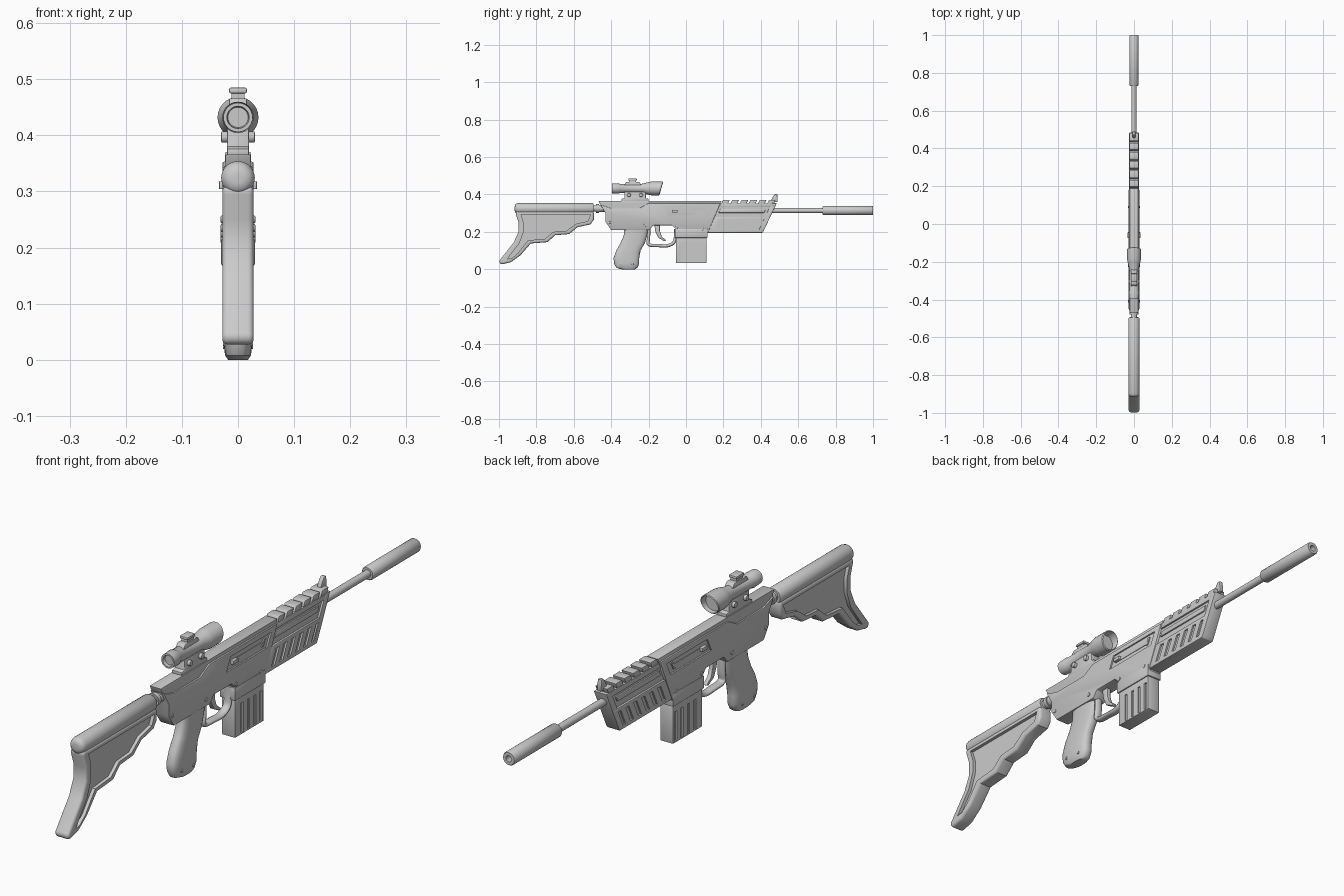
import bpy, bmesh, math
from mathutils import Vector

if "Cube" in bpy.data.objects:
    bpy.data.objects.remove(bpy.data.objects["Cube"])


def activate(obj):
    bpy.ops.object.select_all(action='DESELECT')
    obj.select_set(True)
    bpy.context.view_layer.objects.active = obj


def finish(name, bm, bevel=0, segments=2):
    """Turn a bmesh into an object with optional rounded edges."""
    bmesh.ops.recalc_face_normals(bm, faces=bm.faces)
    mesh = bpy.data.meshes.new(name)
    bm.to_mesh(mesh)
    bm.free()
    obj = bpy.data.objects.new(name, mesh)
    bpy.context.collection.objects.link(obj)
    activate(obj)
    if bevel:
        mod = obj.modifiers.new("bevel", 'BEVEL')
        mod.width, mod.segments = bevel, segments
        mod.limit_method, mod.angle_limit = 'ANGLE', math.radians(50)
        bpy.ops.object.modifier_apply(modifier=mod.name)
    bpy.ops.object.shade_smooth_by_angle(angle=math.radians(35))
    return obj


def prism(name, profile, half, bevel=0, segments=2, x=0):
    """Side profile in (y, z) extruded across the width."""
    bm = bmesh.new()
    face = bm.faces.new([bm.verts.new((x - half, y, z)) for y, z in profile])
    new = bmesh.ops.extrude_face_region(bm, geom=[face])["geom"]
    verts = [v for v in new if isinstance(v, bmesh.types.BMVert)]
    bmesh.ops.translate(bm, vec=(2 * half, 0, 0), verts=verts)
    return finish(name, bm, bevel, segments)


def box(y0, y1, z0, z1):
    return [(y0, z0), (y1, z0), (y1, z1), (y0, z1)]


def slanted(y0, y1, z0, z1, slope=0.47):
    """Parallelogram leaning forward, measured from the handguard base."""
    a, b = (z0 - 0.2) * slope, (z1 - 0.2) * slope
    return [(y0 + a, z0), (y1 + a, z0), (y1 + b, z1), (y0 + b, z1)]


def loft(name, rings):
    bm = bmesh.new()
    loops = [[bm.verts.new(p) for p in ring] for ring in rings]
    n = len(loops[0])
    for a, b in zip(loops, loops[1:]):
        for i in range(n):
            j = (i + 1) % n
            bm.faces.new((a[i], a[j], b[j], b[i]))
    bm.faces.new(loops[0])
    bm.faces.new(loops[-1])
    return finish(name, bm)


def lathe(name, profile, z, sides=28):
    """Turned part along y; profile rows are y, radius, optional lean."""
    rings = []
    for y, r, *lean in profile:
        k = lean[0] if lean else 0
        angles = [2 * math.pi * i / sides for i in range(sides)]
        rings.append([Vector((r * math.cos(a), y + k * r * math.sin(a),
                              z + r * math.sin(a))) for a in angles])
    return loft(name, rings)


def pin(name, y, z, r, half):
    pts = [(y + r * math.cos(i * math.pi / 8), z + r * math.sin(i * math.pi / 8))
           for i in range(16)]
    return prism(name, pts, half, 0.002)


def cut(target, profiles, depth, surface):
    """Sink profiles into both sides of a part."""
    for profile in profiles:
        for side in (-1, 1):
            tool = prism("cutter", profile, depth, x=side * surface)
            tool.hide_render = True
            mod = target.modifiers.new("cut", 'BOOLEAN')
            mod.object, mod.operation, mod.solver = tool, 'DIFFERENCE', 'EXACT'
            activate(target)
            bpy.ops.object.modifier_apply(modifier=mod.name)
            bpy.data.objects.remove(tool)
    activate(target)
    bpy.ops.object.shade_smooth_by_angle(angle=math.radians(35))


# Shoulder stock: rounded frame with a sunken panel under a tube
stock = prism("stock_frame", [
    (-.91, .31), (-.91, .295), (-.895, .25), (-.895, .2), (-.92, .145), (-1, .043),
    (-.99, .025), (-.935, .038), (-.885, .075), (-.83, .138), (-.74, .145),
    (-.7, .182), (-.625, .188), (-.58, .225), (-.51, .24), (-.493, .265),
    (-.493, .31)], .028, .012, 4)
cut(stock, [[
    (-.882, .293), (-.868, .25), (-.868, .2), (-.89, .14), (-.955, .055),
    (-.93, .06), (-.9, .085), (-.845, .155), (-.755, .163), (-.71, .2),
    (-.64, .205), (-.59, .242), (-.525, .258), (-.51, .293)]], .012, .028)
lathe("stock_tube", [(-.916, .01), (-.914, .02), (-.907, .027), (-.897, .03),
                     (-.5, .03), (-.494, .026)], .324)
lathe("stock_joint", [(-.5, .017), (-.48, .017), (-.48, .023), (-.465, .023),
                      (-.465, .019), (-.43, .019)], .325)

# Receiver: narrow core with a wider lower shell
lower = [(.115, .19), (-.055, .19), (-.055, .215), (-.075, .235), (-.175, .235),
         (-.195, .21), (-.4, .21), (-.43, .255), (-.43, .297), (-.457, .345)]
prism("receiver_core", [(-.468, .366), (.19, .366)] + lower, .0225, .002)
shell = prism("receiver_shell", [(-.4, .326), (-.25, .326), (-.2, .353), (.184, .353)]
              + lower, .028, .003)
cut(shell, [slanted(-.145, .085, .288, .335)], .006, .028)
prism("bolt_rail", slanted(-.12, .06, .304, .316), .0245)
prism("bolt_handle", box(-.075, -.045, .304, .318), .034, .002)
prism("bolt_stop", slanted(.05, .06, .3, .325), .027)
for i, (y, z) in enumerate([(-.05, .225), (.09, .215), (-.41, .25), (-.22, .235)]):
    pin(f"receiver_pin_{i + 1}", y, z, .007, .031)

# Magazine and its well
prism("magazine_well", box(-.06, .115, .168, .215), .03, .003)
magazine = prism("magazine", box(-.054, .11, .033, .18), .026, .003)
cut(magazine, [box(y, y + .013, .038, .145) for y in (-.02, .016, .052, .088)], .005, .026)

# Pistol grip: stacked rounded sections
sections = [(0, -.345, -.272, .018), (.008, -.372, -.26, .023), (.03, -.385, -.25, .026),
            (.06, -.387, -.25, .027), (.1, -.373, -.243, .026), (.14, -.35, -.22, .025),
            (.18, -.333, -.208, .025), (.22, -.33, -.2, .025)]


def grip_ring(z, back, front, half, sides=24):
    ring = []
    for i in range(sides):
        c, s = math.cos(2 * math.pi * i / sides), math.sin(2 * math.pi * i / sides)
        x = half * math.copysign(abs(c) ** .7, c)
        y = (front - back) / 2 * math.copysign(abs(s) ** .7, s)
        ring.append((x, (front + back) / 2 + y, z))
    return ring


loft("pistol_grip", [grip_ring(*s) for s in sections])
for i, (y, z) in enumerate([(-.35, .03), (-.285, .025)]):
    pin(f"grip_screw_{i + 1}", y, z, .006, .027)

# Trigger and its guard
curve = bpy.data.curves.new("trigger_guard", 'CURVE')
curve.dimensions, curve.bevel_depth, curve.bevel_resolution = '3D', .009, 3
spline = curve.splines.new('NURBS')
path = [(-.2, .225), (-.198, .17), (-.208, .128), (-.15, .127), (-.1, .123),
        (-.062, .14), (-.055, .175), (-.055, .215)]
spline.points.add(len(path) - 1)
for point, (y, z) in zip(spline.points, path):
    point.co = (0, y, z, 1)
spline.use_endpoint_u, spline.order_u, spline.resolution_u = True, 3, 6
guard = bpy.data.objects.new("trigger_guard", curve)
bpy.context.collection.objects.link(guard)
guard.scale.x = 1.7
activate(guard)
bpy.ops.object.convert(target='MESH')
bpy.ops.object.shade_smooth_by_angle(angle=math.radians(40))
prism("trigger", [(-.17, .24), (-.14, .24), (-.14, .205), (-.13, .175), (-.105, .155),
                  (-.115, .15), (-.148, .168), (-.163, .2)], .008, .003)

# Handguard: slotted lower panel, side rail and toothed top
prism("handguard_core", slanted(.11, .405, .2, .352), .019)
panel = prism("handguard_panel", slanted(.115, .412, .195, .28), .026, .003)
cut(panel, [slanted(.148 + .045 * i, .166 + .045 * i, .209, .266) for i in range(6)],
    .006, .026)
prism("handguard_rail", slanted(.125, .37, .302, .322), .024, .003)
prism("handguard_top", slanted(.115, .412, .333, .352), .0255, .002)
prism("handguard_nose", slanted(.385, .413, .2, .353), .0255, .002)
for i in range(6):
    y = .118 + .049 * i
    prism(f"top_rail_tooth_{i + 1}", slanted(y, y + .036, .35, .37), .0235, .002)
prism("front_sight", [(.453, .36), (.46, .38), (.475, .402), (.488, .402), (.49, .36)],
      .008, .003)

# Barrel and hollow suppressor
lathe("barrel", [(.4, .0135), (.74, .0135)], .314)
lathe("suppressor", [(.73, .015), (.73, .021), (.735, .0245), (.996, .0245), (1, .022),
                     (1, .011), (.94, .011)], .314)

# Telescopic sight with leaning objective hood
lathe("scope_tube", [
    (-.385, .018), (-.396, .02), (-.396, .026), (-.36, .028), (-.355, .025),
    (-.235, .025), (-.2, .034), (-.185, .0365), (-.135, .0365, .28),
    (-.132, .033, .28), (-.155, .03)], .432)
prism("scope_mount", [(-.345, .364), (-.2, .364), (-.2, .376), (-.215, .38),
                      (-.215, .415), (-.33, .415), (-.33, .38), (-.345, .376)], .0195, .002)
for i, y in enumerate((-.305, -.24)):
    pin(f"mount_bolt_{i + 1}", y, .397, .01, .03)
prism("scope_turret_base", [(-.335, .445), (-.235, .445), (-.25, .466), (-.32, .466)],
      .016, .002)
prism("scope_turret_neck", box(-.302, -.268, .46, .477), .012)
prism("scope_turret_cap", box(-.307, -.263, .475, .485), .016, .003)
